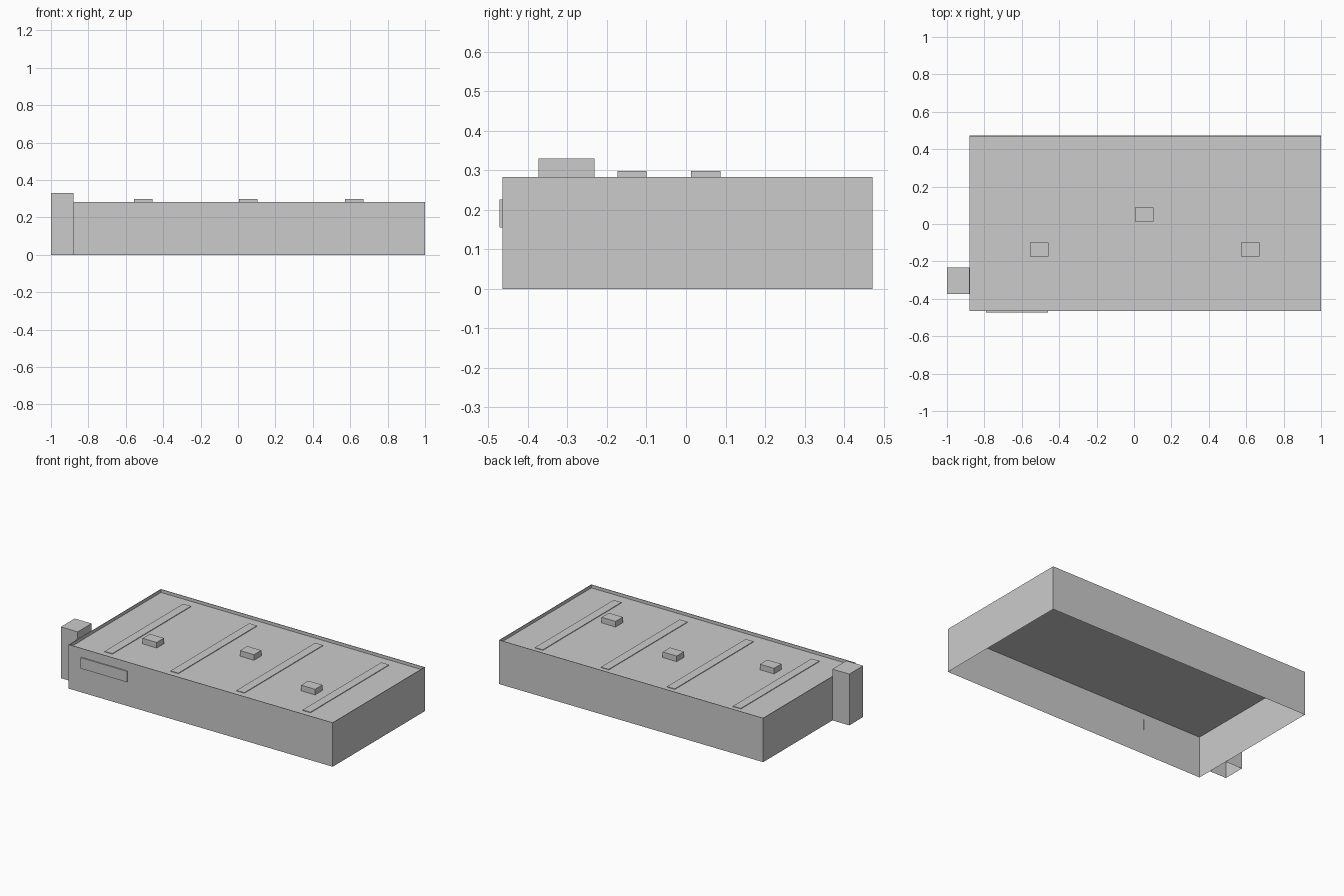
import bpy, bmesh

if "Cube" in bpy.data.objects:
    bpy.data.objects.remove(bpy.data.objects["Cube"])


def open_box(name, x, y, z):
    """Box shell without a bottom face, from (min, max) pairs."""
    bm = bmesh.new()
    bmesh.ops.create_cube(bm, size=1)
    for v in bm.verts:
        v.co = [(a + b) / 2 + c * (b - a) for c, (a, b) in zip(v.co, (x, y, z))]
    bm.normal_update()
    bmesh.ops.delete(bm, geom=[f for f in bm.faces if f.normal.z < -0.9],
                     context='FACES_ONLY')
    return finish(name, bm)


def finish(name, bm):
    me = bpy.data.meshes.new(name)
    bm.to_mesh(me)
    bm.free()
    ob = bpy.data.objects.new(name, me)
    bpy.context.collection.objects.link(ob)
    return ob


ROOF = 0.263

# Building shell: open underneath, thin parapet around a sunken flat roof
shell = open_box("building_shell", (-0.88, 1.0), (-0.465, 0.472), (0, 0.283))
bm = bmesh.new()
bm.from_mesh(shell.data)
bm.normal_update()
top = [f for f in bm.faces if f.normal.z > 0.9]
bmesh.ops.inset_region(bm, faces=top, thickness=0.005)
roof = bmesh.ops.extrude_face_region(bm, geom=top)
bmesh.ops.delete(bm, geom=top, context='FACES_ONLY')
for v in roof["geom"]:
    if isinstance(v, bmesh.types.BMVert):
        v.co.z = ROOF
bm.to_mesh(shell.data)
bm.free()

# Flat strips across the roof
for i in range(4):
    x = -0.648 + 0.47 * i
    open_box(f"roof_strip_{i + 1}", (x - 0.028, x + 0.028), (-0.392, 0.408),
             (ROOF, ROOF + 0.004))

# Roof vent boxes
for i, (x, y) in enumerate([(-0.507, -0.137), (0.055, 0.05), (0.621, -0.137)]):
    open_box(f"roof_vent_{i + 1}", (x - 0.05, x + 0.05), (y - 0.037, y + 0.037),
             (ROOF, 0.299))

# Chimney tower against the left wall
open_box("chimney", (-1.0, -0.88), (-0.373, -0.232), (0, 0.33))

# Blank sign panel on the front wall
open_box("sign_panel", (-0.79, -0.46), (-0.472, -0.460), (0.156, 0.226))
